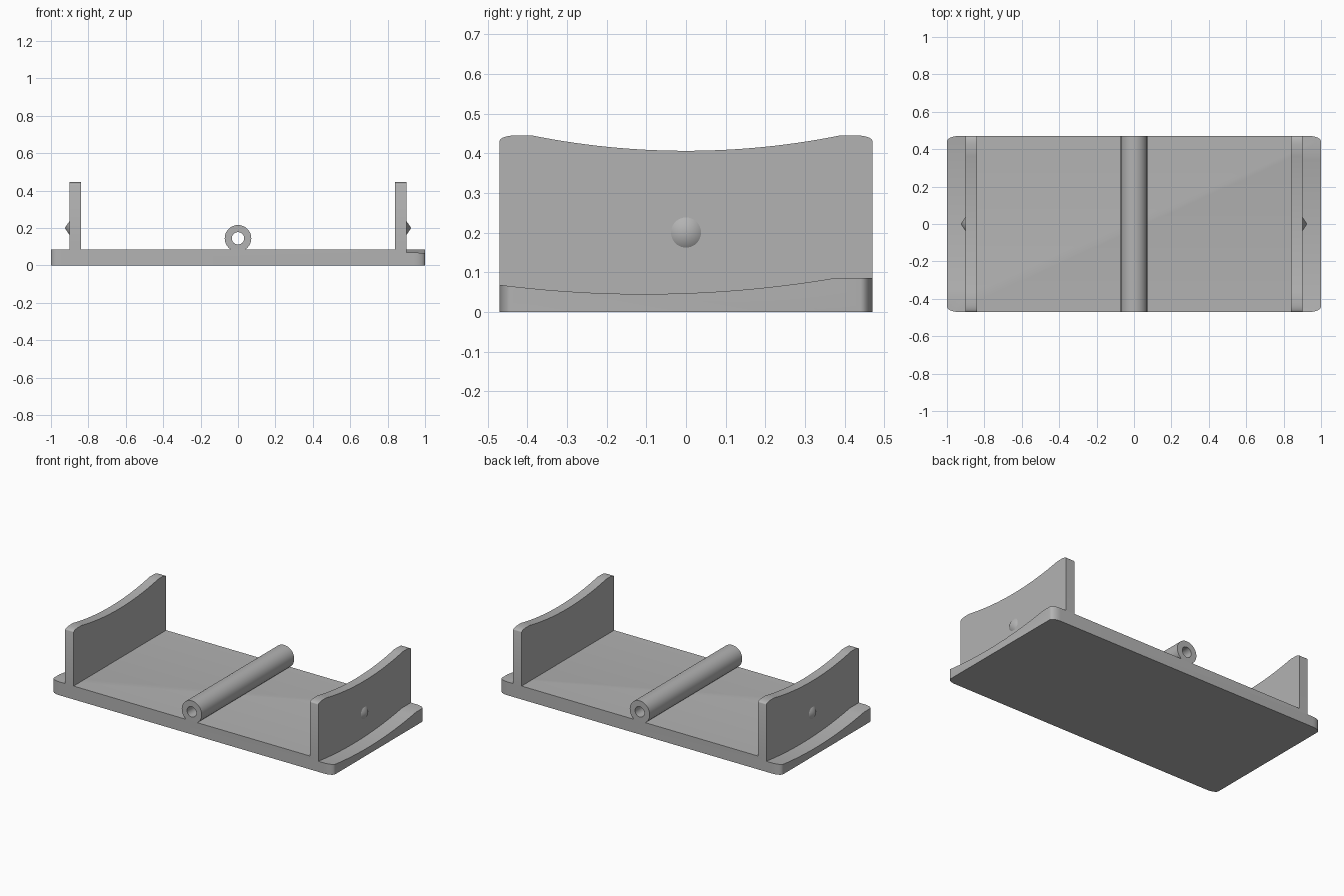
import bpy, math
from math import sin, cos, pi

if "Cube" in bpy.data.objects:
    bpy.data.objects.remove(bpy.data.objects["Cube"])

D = 0.47          # half depth
TOP = 0.086       # base plate thickness
WALL_IN, WALL_OUT = 0.84, 0.90

grey = bpy.data.materials.new("grey plastic")
grey.diffuse_color = (0.45, 0.45, 0.45, 1)
grey.use_nodes = True
grey.node_tree.nodes["Principled BSDF"].inputs["Base Color"].default_value = grey.diffuse_color


def prism(name, outline, axis, a, b):
    """Extrude a 2D outline along an axis (0=x, 1=y, 2=z) from a to b."""
    def place(p, t):
        q = list(p)
        q.insert(axis, t)
        return q
    n = len(outline)
    verts = [place(p, a) for p in outline] + [place(p, b) for p in outline]
    faces = [tuple(range(n)), tuple(range(n, 2 * n))]
    faces += [(i, (i + 1) % n, n + (i + 1) % n, n + i) for i in range(n)]
    return make(name, verts, faces)


def make(name, verts, faces):
    mesh = bpy.data.meshes.new(name)
    mesh.from_pydata(verts, [], faces)
    mesh.materials.append(grey)
    obj = bpy.data.objects.new(name, mesh)
    bpy.context.collection.objects.link(obj)
    select(obj)
    bpy.ops.object.mode_set(mode='EDIT')
    bpy.ops.mesh.select_all(action='SELECT')
    bpy.ops.mesh.normals_make_consistent(inside=False)
    bpy.ops.object.mode_set(mode='OBJECT')
    return obj


def select(obj):
    bpy.ops.object.select_all(action='DESELECT')
    obj.select_set(True)
    bpy.context.view_layer.objects.active = obj


def smooth(obj):
    select(obj)
    bpy.ops.object.shade_smooth_by_angle(angle=math.radians(30))


def subtract(obj, cutter):
    mod = obj.modifiers.new("cut", 'BOOLEAN')
    mod.operation, mod.solver, mod.object = 'DIFFERENCE', 'EXACT', cutter
    select(obj)
    bpy.ops.object.modifier_apply(modifier=mod.name)
    bpy.data.objects.remove(cutter)


def corner(cx, cy, rx, ry, start, n=8):
    """Quarter ellipse, counter-clockwise from the start angle."""
    return [(cx + rx * cos(start + pi / 2 * i / n),
             cy + ry * sin(start + pi / 2 * i / n)) for i in range(n + 1)]


def dip(y, mid, low, radius):
    return low + radius - math.sqrt(radius ** 2 - (y - mid) ** 2)


# Base plate with rounded corners
rx, ry = 0.06, 0.03
plan = []
for k, (sx, sy) in enumerate([(1, 1), (-1, 1), (-1, -1), (1, -1)]):
    plan += corner(sx * (1 - rx), sy * (D - ry), rx, ry, k * pi / 2)
base = prism("base_plate", plan, 2, 0, TOP)

# Curved scoops in the outer ledges, one the half turn of the other
for s in (1, -1):
    ys = [-0.5 + 0.88 * i / 24 for i in range(25)]
    scoop = [(s * y, min(TOP, dip(y, -0.105, 0.045, 2.89))) for y in ys[:-1]]
    scoop += [(s * 0.38, TOP), (s * 0.38, 0.2), (s * -0.5, 0.2)]
    subtract(base, prism("ledge_cutter", scoop, 0, s * WALL_OUT, s * 1.1))
smooth(base)

# Upright walls with a dished top edge, and a locating cone on each
H = 0.445
top_edge = corner(D - 0.045, H - 0.014, 0.045, 0.014, 0)
top_edge += [(y, dip(y, 0, 0.406, 1.97))
             for y in (0.39 - 0.78 * i / 28 for i in range(29))]
top_edge += corner(-D + 0.045, H - 0.014, 0.045, 0.014, pi / 2)
wall_outline = [(-D, TOP), (D, TOP)] + top_edge
for s, side in ((1, "right"), (-1, "left")):
    smooth(prism(side + "_wall", wall_outline, 0, s * WALL_IN, s * WALL_OUT))
    n = 32
    ring = [(s * WALL_OUT, 0.038 * cos(2 * pi * i / n),
             0.2 + 0.038 * sin(2 * pi * i / n)) for i in range(n)]
    cone = make(side + "_locating_cone", ring + [(s * 0.926, 0, 0.2)],
                [(i, (i + 1) % n, n) for i in range(n)] + [tuple(range(n))])
    smooth(cone)

# Hinge tube across the middle, open at both ends
n, cz = 48, 0.145
verts = [(r * cos(2 * pi * i / n), y, cz + r * sin(2 * pi * i / n))
         for r, y in ((0.071, -D), (0.071, D), (0.033, D), (0.033, -D))
         for i in range(n)]
faces = [(k * n + i, k * n + (i + 1) % n,
          (k + 1) % 4 * n + (i + 1) % n, (k + 1) % 4 * n + i)
         for k in range(4) for i in range(n)]
smooth(make("hinge_tube", verts, faces))
